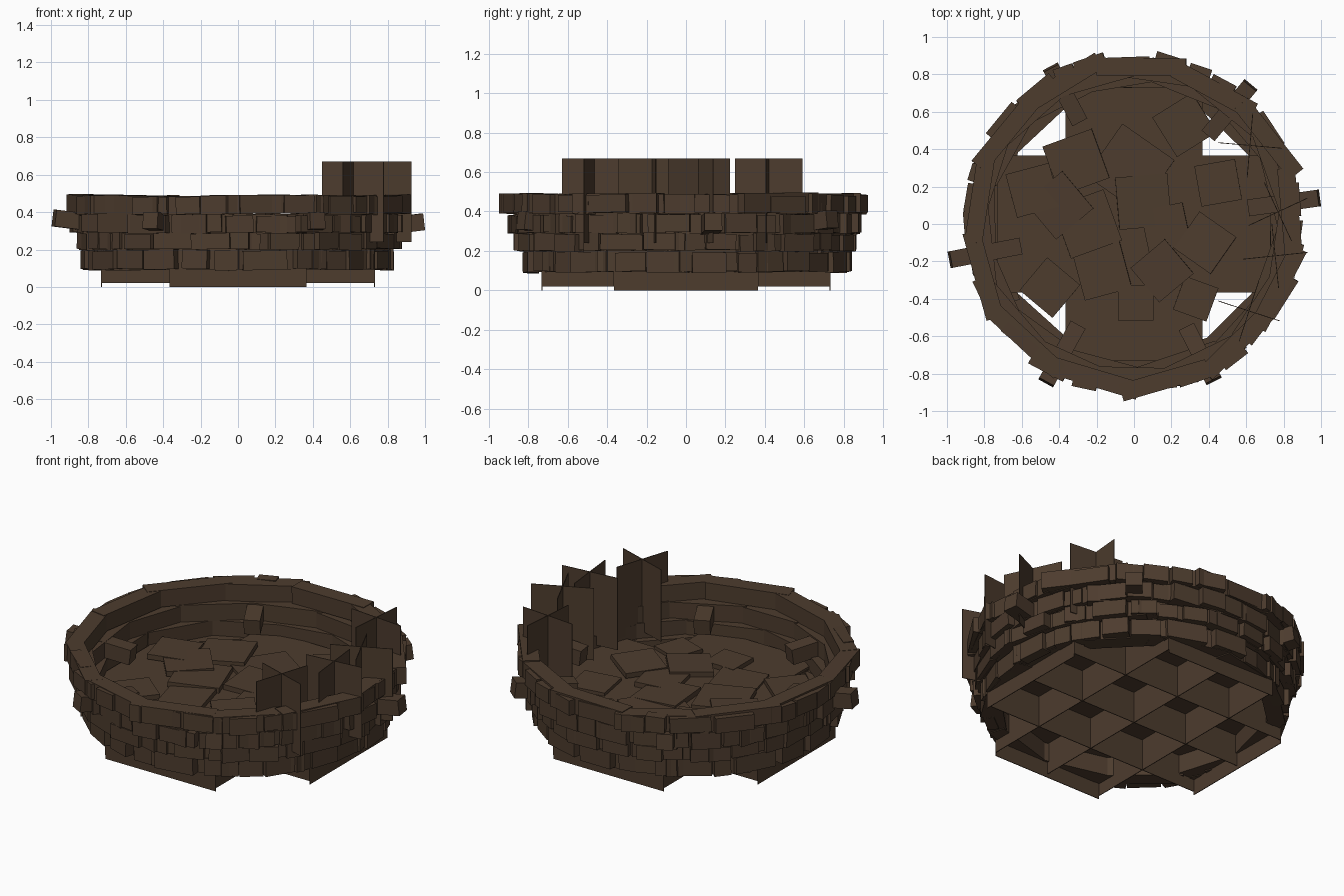
import bpy, bmesh, math, random
from mathutils import Matrix, Vector

random.seed(7)
if "Cube" in bpy.data.objects:
    bpy.data.objects.remove(bpy.data.objects["Cube"])

wood = bpy.data.materials.new("dark_brown")
wood.use_nodes = True
BROWN = (0.074, 0.045, 0.027, 1)
wood.diffuse_color = BROWN
bsdf = wood.node_tree.nodes["Principled BSDF"]
bsdf.inputs["Base Color"].default_value = BROWN
bsdf.inputs["Roughness"].default_value = 0.9


def box(bm, centre, size, turn=0.0, tilt=0.0):
    """Add a box, turned about z and tilted about its own y axis (degrees)."""
    m = (Matrix.Translation(Vector(centre))
         @ Matrix.Rotation(math.radians(turn), 4, 'Z')
         @ Matrix.Rotation(math.radians(tilt), 4, 'Y')
         @ Matrix.Diagonal((*size, 1)))
    bmesh.ops.create_cube(bm, size=1, matrix=m)


def ring_box(bm, angle, r, z, size, skew=0.0, tilt=0.0):
    """Box on a circle: size is (along the ring, across the ring, height)."""
    a = math.radians(angle)
    box(bm, (r * math.cos(a), r * math.sin(a), z), size, angle + 90 + skew, tilt)


def finish(bm, name):
    mesh = bpy.data.meshes.new(name)
    bm.to_mesh(mesh)
    bm.free()
    mesh.materials.append(wood)
    obj = bpy.data.objects.new(name, mesh)
    bpy.context.collection.objects.link(obj)


U = random.uniform
CELL = 0.365
T = 0.004

# Open lattice under the floor: short outer walls, long inner walls
bm = bmesh.new()
for k in range(-2, 3):
    outer = abs(k) == 2
    length = 2 * CELL if outer else 4 * CELL
    z0 = 0.0 if outer else 0.02
    h = 0.21 - z0
    off = k * CELL
    box(bm, (off, 0, z0 + h / 2), (T, length, h))
    box(bm, (0, off, z0 + h / 2), (length, T, h))
finish(bm, "base_lattice")

# Cross-shaped floor plate
bm = bmesh.new()
box(bm, (0, 0, 0.215), (4 * CELL, 2 * CELL, 0.016))
for s in (-1, 1):
    box(bm, (0, s * 1.5 * CELL, 0.215), (2 * CELL, CELL, 0.016))
finish(bm, "floor_plate")

# Loose floor slabs: x, y, size, turn
slabs = [(-.02, .30, .34, -35), (.17, -.02, .23, 12), (-.25, 0, .29, 20),
         (.38, -.10, .24, -35), (.33, -.40, .19, -20), (.01, -.42, .19, 0),
         (-.31, .33, .28, 20), (-.54, .18, .24, 15), (-.17, -.25, .26, 15),
         (-.45, -.34, .23, -40), (.27, .53, .25, 32), (-.40, .10, .26, 40),
         (.45, .22, .22, 10), (.05, .12, .28, 5), (.15, -.25, .24, 40)]
bm = bmesh.new()
for i, (x, y, s, turn) in enumerate(slabs):
    box(bm, (x, y, 0.228 + 0.007 * (i % 4)), (s, s, 0.03), turn, U(-3, 3))
finish(bm, "floor_slabs")

# Wall courses: bottom, height, plank radius, face brick radius, planks,
# first angle, largest skew
courses = [("wall_course_1", .09, .11, .745, .79, 12, 15, 2),
           ("wall_course_2", .20, .09, .785, .83, 13, 11, 4),
           ("wall_course_3", .29, .10, .81, .85, 13, 22, 4),
           ("wall_course_4", .39, .10, .84, .875, 13, 33, 6)]
for name, z0, h, r, r_face, n, start, skew in courses:
    bm = bmesh.new()
    step = 360 / n
    # long overlapping planks
    for i in range(n):
        ring_box(bm, i * step + start + U(-2, 2), r + U(-.008, .012),
                 z0 + h / 2 + U(-.004, .006),
                 (2 * math.pi * r / n * 1.18, .095, h), U(-skew, skew),
                 U(-1.2, 1.2))
    # short bricks on the outer face
    a = start * 0.6
    end = a + 354
    while a < end:
        length = U(.09, .24)
        span = math.degrees(length / r_face)
        ring_box(bm, a + span / 2, r_face + U(-.015, .022),
                 z0 + h / 2 + U(-.006, .004),
                 (length, .06, h * U(.86, 1.0)), U(-6, 6), U(-1.5, 1.5))
        a += span + U(-.5, 3)
    finish(bm, name)

# Radial pegs through the wall, inner end lower: angle, outer radius, height
pegs = [(8, 1.0, .325), (50, .97, .34), (118, .95, .335),
        (191, 1.003, .345), (241, .97, .335), (297, .94, .335)]
bm = bmesh.new()
for angle, r_out, z in pegs:
    a = math.radians(angle)
    r = (r_out + .62) / 2
    box(bm, (r * math.cos(a), r * math.sin(a), z), (r_out - .62, .09, .09),
        angle, -7)
finish(bm, "wall_pegs")

# Upright crossed panels just inside the wall: x, y, turn
panels = [(.615, -.465, -18), (.755, -.17, 6), (.77, .065, 25), (.62, .42, -5)]
bm = bmesh.new()
for x, y, turn in panels:
    for quarter in (0, 90):
        box(bm, (x, y, .455), (.345, T, .43), turn + quarter)
finish(bm, "crossed_panels")
